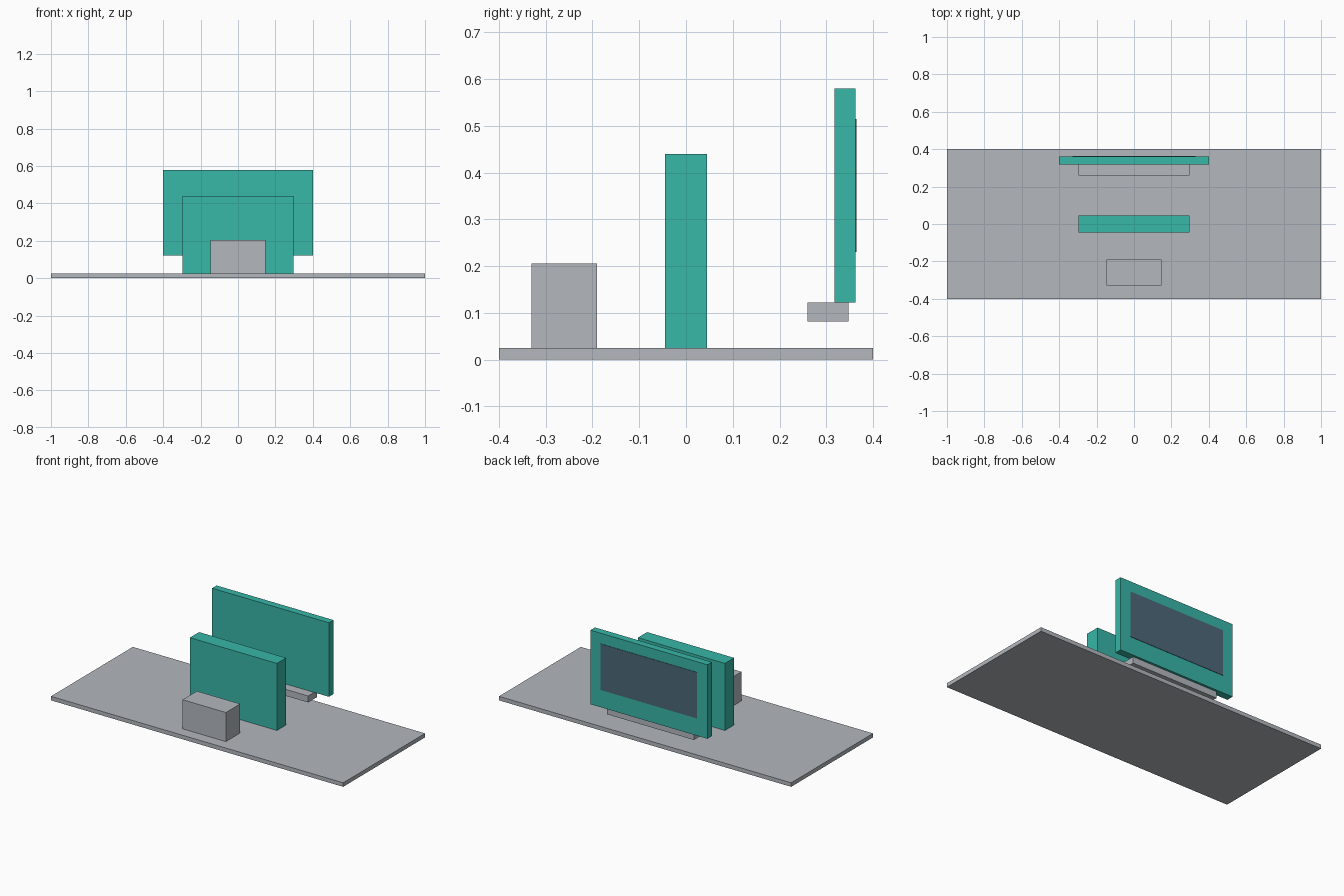
import bpy

if "Cube" in bpy.data.objects:
    bpy.data.objects.remove(bpy.data.objects["Cube"])


def material(name, rgb):
    # sRGB 0-255 to linear
    lin = [((c / 255 + 0.055) / 1.055) ** 2.4 for c in rgb]
    m = bpy.data.materials.new(name)
    m.diffuse_color = (*lin, 1)
    m.use_nodes = True
    m.node_tree.nodes["Principled BSDF"].inputs["Base Color"].default_value = m.diffuse_color
    return m


grey = material("light_grey", (179, 184, 190))
teal = material("teal", (56, 183, 168))
slate = material("slate_blue", (76, 105, 121))


def box(name, half_x, y, z, mat):
    """Box centred on x = 0 spanning the given y and z ranges."""
    bpy.ops.mesh.primitive_cube_add(size=1, location=(0, sum(y) / 2, sum(z) / 2))
    ob = bpy.context.object
    ob.name = name
    ob.scale = (2 * half_x, y[1] - y[0], z[1] - z[0])
    bpy.ops.object.transform_apply(location=False, rotation=False, scale=True)
    ob.data.materials.append(mat)
    return ob


# Floor slab
box("base_slab", 1.0, (-0.4, 0.4), (0, 0.025), grey)
# Low block at the front
box("front_block", 0.148, (-0.33, -0.19), (0.025, 0.205), grey)
# Upright panel in the middle
box("middle_panel", 0.298, (-0.045, 0.045), (0.001, 0.44), teal)
# Raised panel at the back with its ledge and screen
box("back_ledge", 0.298, (0.26, 0.348), (0.082, 0.122), grey)
box("back_panel", 0.4, (0.318, 0.362), (0.122, 0.58), teal)
box("screen", 0.33, (0.361, 0.3645), (0.23, 0.515), slate)
